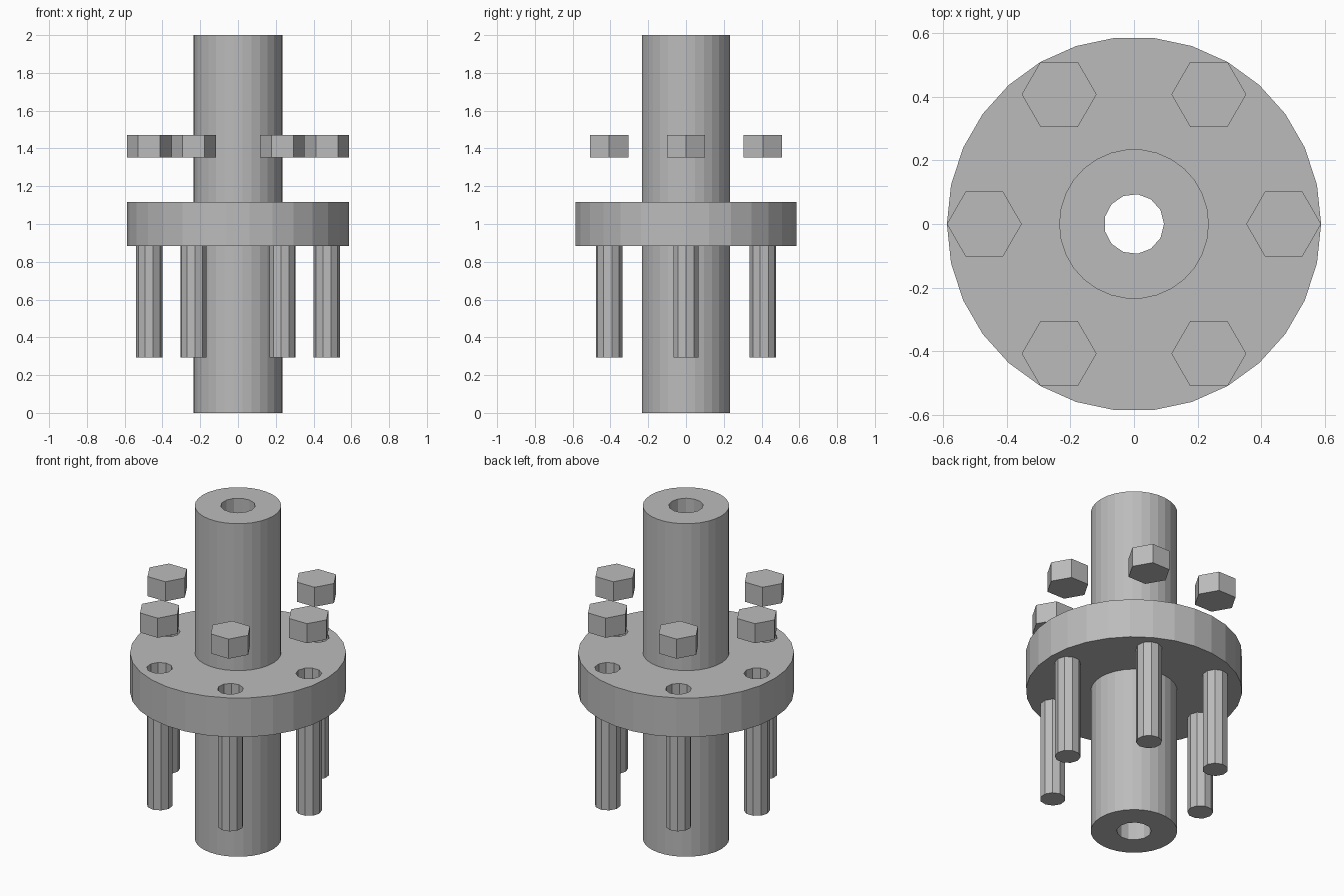
import bpy, bmesh
from math import cos, sin, tau

if "Cube" in bpy.data.objects:
    bpy.data.objects.remove(bpy.data.objects["Cube"], do_unlink=True)

U = 2 / 17  # design unit: the pipe is 17 units long

steel = bpy.data.materials.new("plain grey steel")
steel.use_nodes = True
grey = (0.5, 0.5, 0.5, 1)
steel.diffuse_color = grey
steel.node_tree.nodes["Principled BSDF"].inputs["Base Color"].default_value = grey


def ring(radius, sides, turn=0.0, distance=0.0):
    """Regular polygon, moved outwards and then turned about the axis."""
    cx, cy = distance * cos(turn), distance * sin(turn)
    angles = [turn + tau * i / sides for i in range(sides)]
    return [(cx + radius * cos(a), cy + radius * sin(a)) for a in angles]


def prism(name, bottom, top, *outlines):
    """Extrude a filled outline; further outlines become through holes."""
    curve = bpy.data.curves.new(name + " profile", "CURVE")
    curve.dimensions = "2D"
    curve.fill_mode = "BOTH"
    curve.extrude = (top - bottom) * U / 2
    for outline in outlines:
        spline = curve.splines.new("POLY")
        spline.points.add(len(outline) - 1)
        spline.use_cyclic_u = True
        for point, (x, y) in zip(spline.points, outline):
            point.co = (x * U, y * U, 0, 1)
    helper = bpy.data.objects.new(name + " profile", curve)
    bpy.context.collection.objects.link(helper)
    graph = bpy.context.evaluated_depsgraph_get()
    mesh = bpy.data.meshes.new_from_object(helper.evaluated_get(graph))
    bpy.data.objects.remove(helper, do_unlink=True)

    # Weld the caps to the walls and keep every face flat
    bm = bmesh.new()
    bm.from_mesh(mesh)
    bmesh.ops.remove_doubles(bm, verts=bm.verts, dist=1e-5)
    bmesh.ops.recalc_face_normals(bm, faces=bm.faces)
    for face in bm.faces:
        face.smooth = False
        face.material_index = 0
    bm.to_mesh(mesh)
    bm.free()
    mesh.name = name
    mesh.materials.clear()
    mesh.materials.append(steel)
    part = bpy.data.objects.new(name, mesh)
    part.location.z = (bottom + top) * U / 2
    bpy.context.collection.objects.link(part)


turns = [tau * i / 6 for i in range(6)]
holes = [ring(0.6, 10, t, 4) for t in turns]

# Pipe with its bore, and the drilled flange around it
prism("pipe", 0, 17, ring(2, 30), ring(0.8, 13))
prism("flange", 7.5, 9.5, ring(5, 30), ring(2, 30), *holes)

# Six exploded bolts: shanks below the flange, hexagon heads above
for number, (turn, hole) in enumerate(zip(turns, holes), 1):
    prism(f"bolt_shank_{number}", 2.5, 7.5, hole)
    prism(f"bolt_head_{number}", 11.5, 12.5, ring(1, 6, turn, 4))
